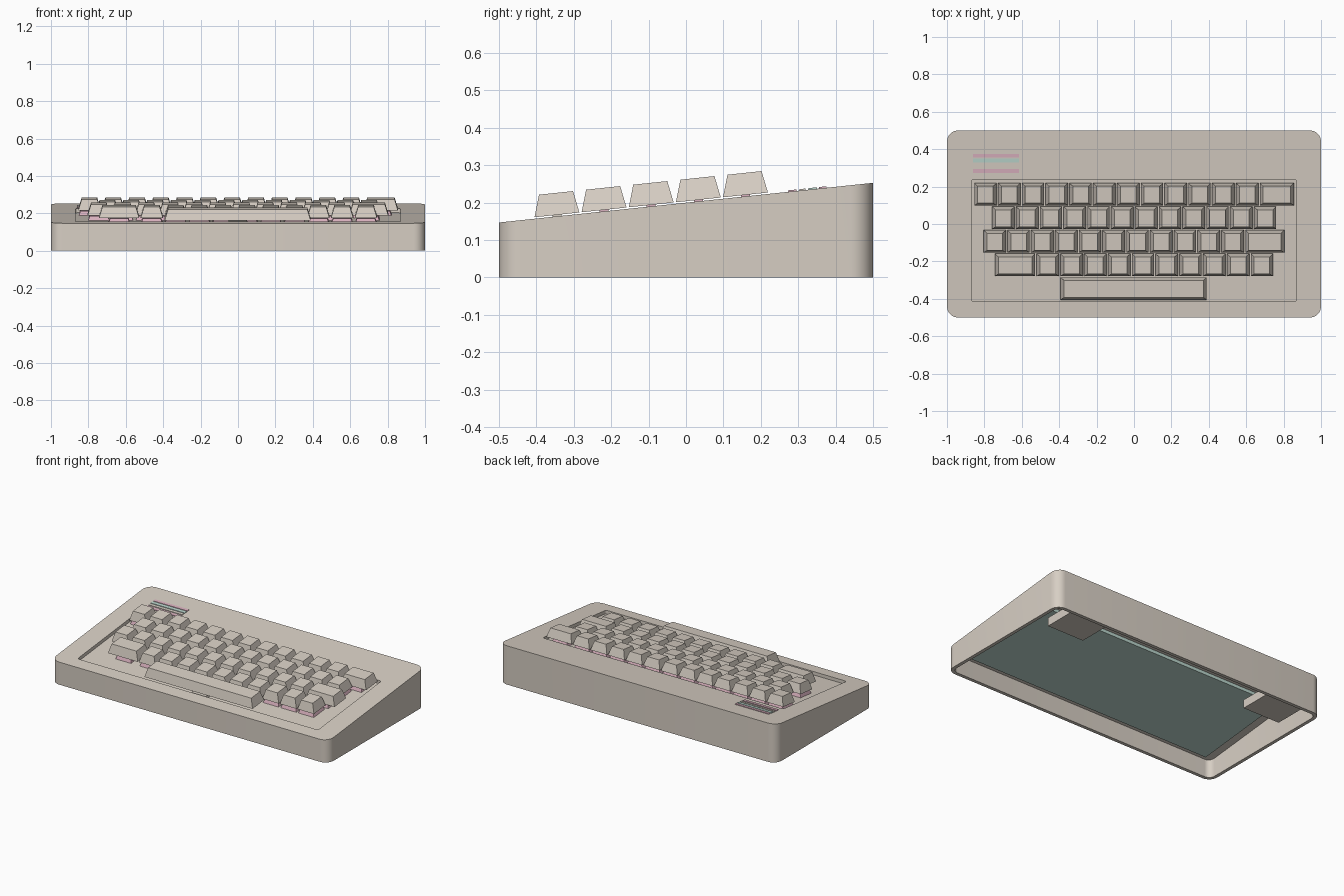
import bpy
import bmesh
from math import cos, sin, pi

if "Cube" in bpy.data.objects:
    bpy.data.objects.remove(bpy.data.objects["Cube"])


def material(name, rgb):
    m = bpy.data.materials.new(name)
    m.use_nodes = True
    m.diffuse_color = (*rgb, 1)
    m.node_tree.nodes["Principled BSDF"].inputs["Base Color"].default_value = (*rgb, 1)
    return m


BEIGE = material("warm beige", (0.68, 0.62, 0.55))
TEAL = material("pale teal", (0.49, 0.66, 0.60))
PINK = material("dusty pink", (0.70, 0.44, 0.52))


def deck(y):
    """Height of the sloping top at depth y."""
    return 0.2 + 0.106 * y


def finish(name, bm, mat, smooth=False):
    bmesh.ops.recalc_face_normals(bm, faces=bm.faces)
    mesh = bpy.data.meshes.new(name)
    bm.to_mesh(mesh)
    bm.free()
    mesh.materials.append(mat)
    ob = bpy.data.objects.new(name, mesh)
    bpy.context.collection.objects.link(ob)
    if smooth:
        bpy.ops.object.select_all(action="DESELECT")
        ob.select_set(True)
        bpy.context.view_layer.objects.active = ob
        bpy.ops.object.shade_smooth_by_angle(angle=0.6)
    return ob


def rounded_rect(x0, x1, y0, y1, r, steps=8):
    corners = [(x1 - r, y1 - r), (x0 + r, y1 - r), (x0 + r, y0 + r), (x1 - r, y0 + r)]
    return [(cx + r * cos(a), cy + r * sin(a))
            for q, (cx, cy) in enumerate(corners)
            for a in [(q + i / steps) * pi / 2 for i in range(steps + 1)]]


def loft(bm, rings):
    """Skin a list of equal rings and cap both ends; returns the last cap."""
    loops = [[bm.verts.new(p) for p in ring] for ring in rings]
    n = len(loops[0])
    for a, b in zip(loops, loops[1:]):
        for i in range(n):
            j = (i + 1) % n
            bm.faces.new((a[i], a[j], b[j], b[i]))
    bm.faces.new(loops[0])
    return bm.faces.new(loops[-1])


def flat(outline, z):
    return [(x, y, z) for x, y in outline]


def sloped(outline, h):
    return [(x, y, deck(y) + h) for x, y in outline]


def rect(x0, x1, y0, y1):
    return [(x0, y0), (x1, y0), (x1, y1), (x0, y1)]


def square(x, y, half):
    return rect(x - half, x + half, y - half, y + half)


def slab(bm, outline, low, high):
    loft(bm, [sloped(outline, low), sloped(outline, high)])


# Case: open underneath, with a shallow key well sunk in the sloping top
outer = rounded_rect(-1, 1, -0.5, 0.5, 0.06)
inner = rounded_rect(-0.978, 0.978, -0.478, 0.478, 0.04)
well = rounded_rect(-0.868, 0.868, -0.415, 0.238, 0.012)
bm = bmesh.new()
loft(bm, [sloped(inner, -0.033), flat(inner, 0), flat(outer, 0),
          sloped(outer, 0), sloped(well, 0), sloped(well, -0.022)])
finish("case", bm, BEIGE, smooth=True)

# Circuit board hanging below the well
bm = bmesh.new()
slab(bm, rect(-0.908, 0.908, -0.434, 0.21), -0.055, -0.034)
finish("circuit_board", bm, TEAL)

# Rear feet inside the back wall
for side, label in ((1, "left"), (-1, "right")):
    bm = bmesh.new()
    pad = rect(*sorted((side * 0.61, side * 0.875)), 0.265, 0.465)
    loft(bm, [flat(pad, 0.01), flat(pad, 0.065)])
    finish(label + "_rear_foot", bm, BEIGE)

# Badge bars
for i, (y, half, mat) in enumerate([(0.284, 0.011, PINK), (0.312, 0.008, BEIGE),
                                    (0.339, 0.011, TEAL), (0.365, 0.01, PINK)]):
    bm = bmesh.new()
    slab(bm, rect(-0.86, -0.615, y - half, y + half), -0.002, 0.004)
    finish(f"badge_bar_{i + 1}", bm, mat)

# Keys: each row is a start position and a list of key widths in units
UNIT = 0.1272
ROWS = [(-0.396, [6.2]),
        (-0.747, [1.75] + [1] * 10),
        (-0.808, [1] * 11 + [1.7]),
        (-0.762, [1] * 12),
        (-0.858, [1] * 12 + [1.5])]

for r, (x, widths) in enumerate(ROWS):
    y = -0.345 + 0.126 * r
    caps, switches = bmesh.new(), bmesh.new()
    for w in widths:
        x0, x1 = x + 0.004, x + w * UNIT - 0.004
        y0, y1 = y - 0.06, y + 0.06
        mid = (x0 + x1) / 2
        x += w * UNIT
        # Tapered cap with a slight dish
        foot = rect(x0, x1, y0, y1)
        crown = rect(x0 + 0.018, x1 - 0.018, y0 + 0.012, y1 - 0.017)
        top = loft(caps, [sloped(foot, 0.004), sloped(crown, 0.063)])
        bmesh.ops.inset_region(caps, faces=[top], thickness=0.006, depth=-0.002)
        # Tapered switch housing, with a stem up into the cap
        loft(switches, [sloped(square(mid, y, 0.056), -0.022),
                        sloped(square(mid, y, 0.048), 0)])
        slab(switches, square(mid, y, 0.012), -0.001, 0.008)
    finish(f"key_row_{r + 1}", caps, BEIGE)
    # The long bar rests on a body-coloured support
    finish(f"switch_row_{r + 1}", switches, PINK if r else BEIGE)
